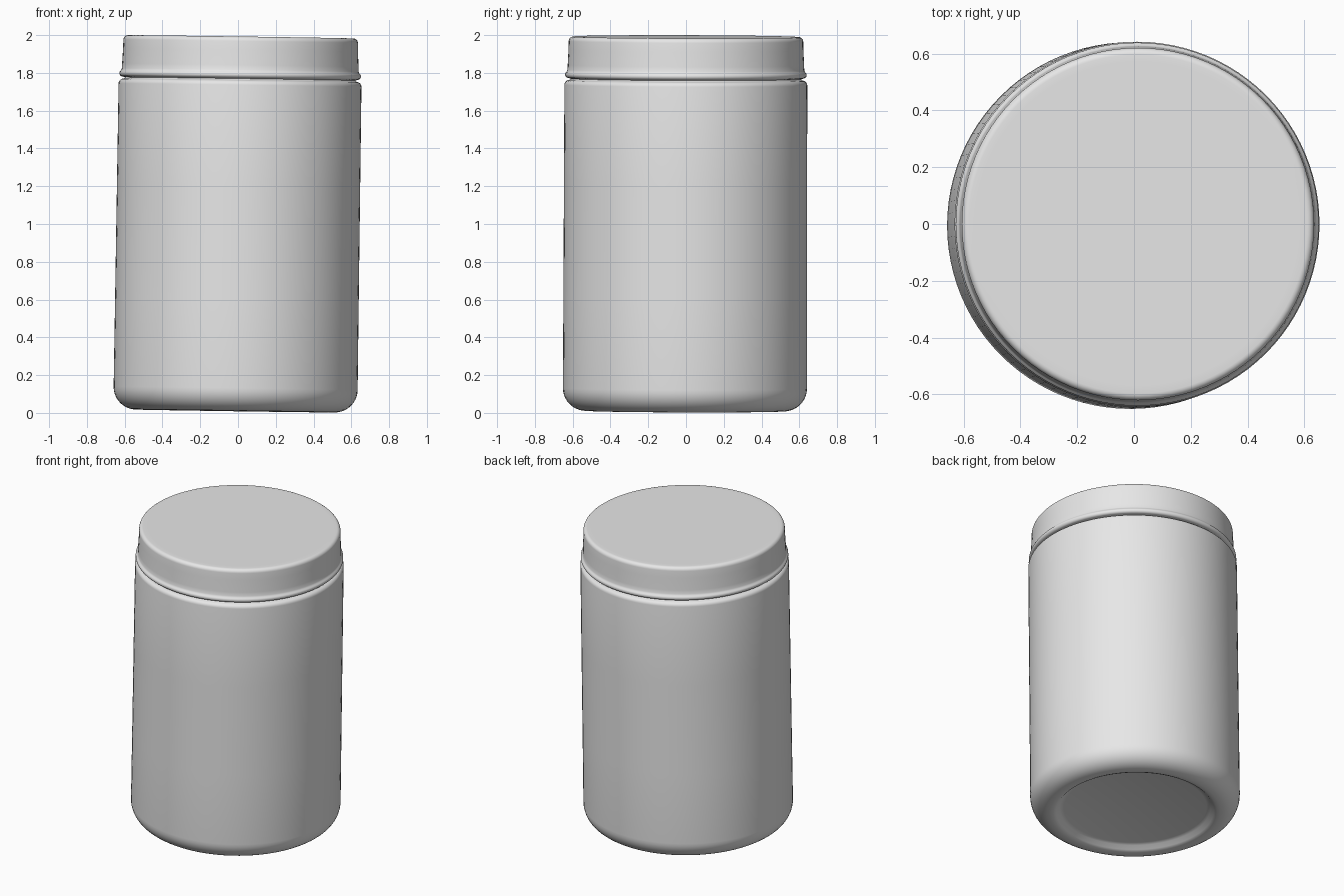
import bpy
import bmesh
from math import cos, sin, pi, radians
from mathutils import Matrix

cube = bpy.data.objects.get("Cube")
if cube:
    bpy.data.objects.remove(cube)

SIDES = 96
# The whole jar leans very slightly about its middle
LEAN = (Matrix.Translation((0, -0.003, 1)) @ Matrix.Rotation(0.0145, 4, 'Y')
        @ Matrix.Rotation(-0.003, 4, 'X') @ Matrix.Translation((0, 0, -1)))

grey = bpy.data.materials.new("plain_grey")
grey.use_nodes = True
colour = (0.8, 0.8, 0.8, 1)
grey.diffuse_color = colour
grey.node_tree.nodes["Principled BSDF"].inputs["Base Color"].default_value = colour


def arc(r, z, radius, start, end, steps=6):
    """Rounded corner of a profile, centred on (r, z)."""
    angles = [radians(start + (end - start) * i / steps) for i in range(steps + 1)]
    return [(r + radius * cos(a), z + radius * sin(a)) for a in angles]


def lathe(name, profile):
    """Spin an (r, z) profile round the z axis."""
    bm = bmesh.new()
    verts = [bm.verts.new((r, 0, z)) for r, z in profile]
    edges = [bm.edges.new(pair) for pair in zip(verts, verts[1:])]
    bmesh.ops.spin(bm, geom=verts + edges, cent=(0, 0, 0), axis=(0, 0, 1),
                   angle=2 * pi, steps=SIDES, use_duplicate=False)
    bmesh.ops.remove_doubles(bm, verts=bm.verts, dist=0.0005)
    bmesh.ops.recalc_face_normals(bm, faces=bm.faces)
    # Open shells: make sure the outermost face points outwards
    outer = max(bm.faces, key=lambda f: f.calc_center_median().xy.length)
    if outer.normal.xy.dot(outer.calc_center_median().xy) < 0:
        bmesh.ops.reverse_faces(bm, faces=bm.faces)
    mesh = bpy.data.meshes.new(name)
    bm.to_mesh(mesh)
    bm.free()
    mesh.materials.append(grey)
    obj = bpy.data.objects.new(name, mesh)
    bpy.context.collection.objects.link(obj)
    obj.matrix_world = LEAN
    bpy.ops.object.select_all(action='DESELECT')
    obj.select_set(True)
    bpy.context.view_layer.objects.active = obj
    bpy.ops.object.shade_smooth_by_angle(angle=radians(40))
    return obj


# Body: recessed underside, rounded foot, straight wall, soft shoulder, neck
body = [(0, 0.045), (0.44, 0.045), (0.465, 0.038), (0.485, 0.018), (0.505, 0.01)]
body += arc(0.526, 0.13, 0.12, -90, 0, 10)
body += [(0.645, 0.6), (0.644, 1.2)]
body += arc(0.617, 1.735, 0.026, 0, 90)
body += [(0.61, 1.768)]
lathe("jar_body", body)

# Lid: bead at the lower edge, slightly tapered skirt, rounded rim, flat top
lid = [(0.61, 1.768), (0.622, 1.772)]
lid += arc(0.622, 1.79, 0.018, -80, 60)
lid += [(0.627, 1.815), (0.626, 1.84), (0.622, 1.92)]
lid += arc(0.597, 1.967, 0.024, 0, 90)
lid += [(0.57, 1.991), (0, 1.991)]
lathe("jar_lid", lid)
